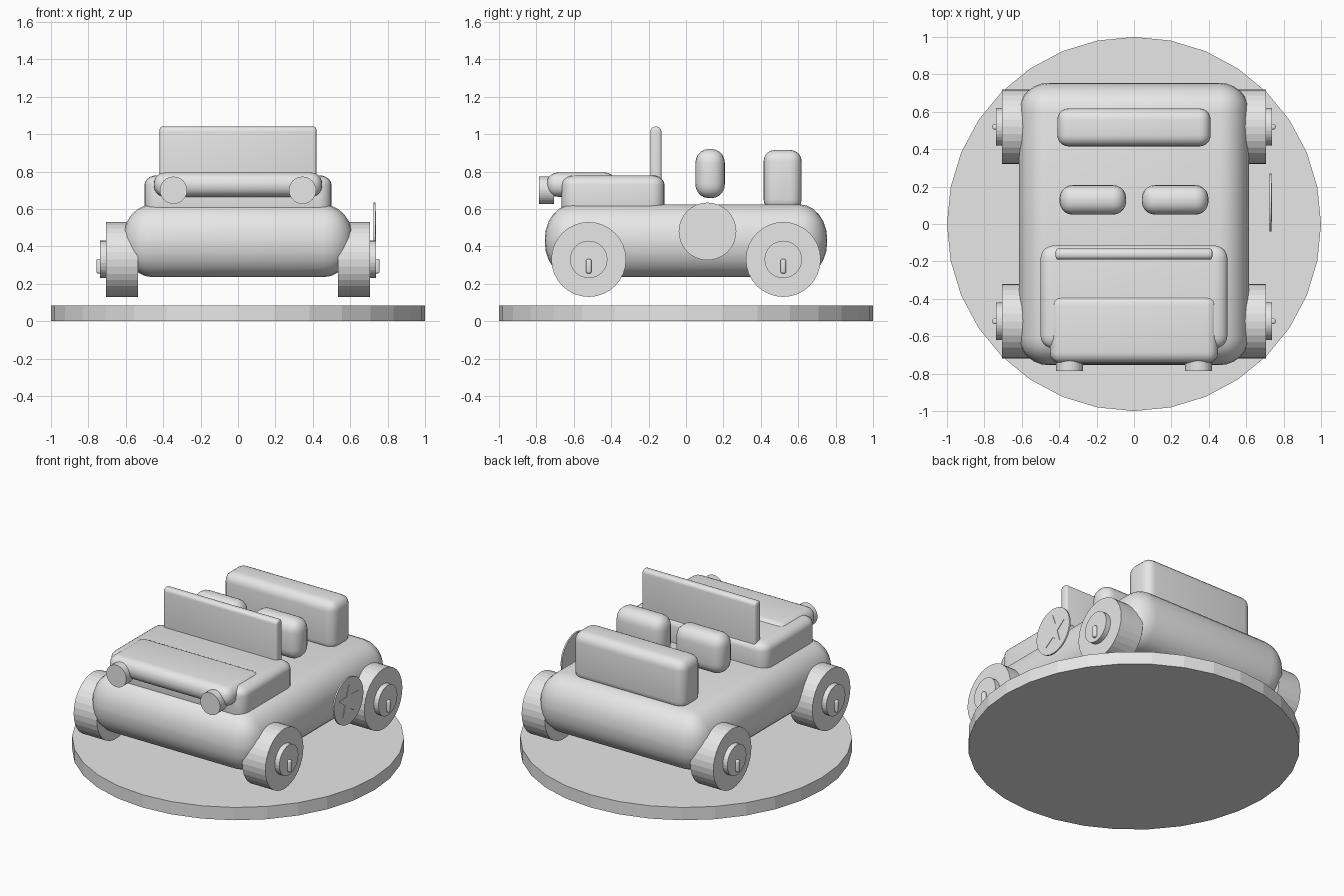
import bpy, bmesh, math
from mathutils import Matrix, Vector

if "Cube" in bpy.data.objects:
    bpy.data.objects.remove(bpy.data.objects["Cube"], do_unlink=True)

# Single plain grey
grey = bpy.data.materials.new("plain_grey")
grey.use_nodes = True
grey.diffuse_color = (0.8, 0.8, 0.8, 1)
grey.node_tree.nodes["Principled BSDF"].inputs["Base Color"].default_value = (0.8, 0.8, 0.8, 1)


def finish(name, bm, smooth):
    """Turn a bmesh into a named object."""
    bmesh.ops.recalc_face_normals(bm, faces=bm.faces)
    mesh = bpy.data.meshes.new(name)
    bm.to_mesh(mesh)
    bm.free()
    mesh.materials.append(grey)
    obj = bpy.data.objects.new(name, mesh)
    bpy.context.collection.objects.link(obj)
    if smooth:
        bpy.ops.object.select_all(action="DESELECT")
        obj.select_set(True)
        bpy.context.view_layer.objects.active = obj
        bpy.ops.object.shade_smooth_by_angle(angle=math.radians(30))
    return obj


def rounded_box(name, low, high, radii, segments=5):
    """Box between two corners, with a separate edge rounding along each axis."""
    low, high, radii = Vector(low), Vector(high), Vector(radii)
    size = high - low
    bm = bmesh.new()
    bmesh.ops.create_cube(bm, size=1)
    bmesh.ops.scale(bm, verts=bm.verts, vec=[s / r for s, r in zip(size, radii)])
    bmesh.ops.bevel(bm, geom=bm.edges[:], offset=1, segments=segments,
                    profile=0.5, affect="EDGES")
    bmesh.ops.scale(bm, verts=bm.verts, vec=radii)
    bmesh.ops.translate(bm, verts=bm.verts, vec=(low + high) / 2)
    return finish(name, bm, True)


def cylinder(name, center, radius, depth, axis="Z", sides=32):
    bm = bmesh.new()
    bmesh.ops.create_cone(bm, cap_ends=True, segments=sides, radius1=radius,
                          radius2=radius, depth=depth)
    turn = {"X": Matrix.Rotation(math.pi / 2, 3, "Y"),
            "Y": Matrix.Rotation(math.pi / 2, 3, "X"),
            "Z": Matrix.Identity(3)}[axis]
    bmesh.ops.rotate(bm, verts=bm.verts, matrix=turn)
    bmesh.ops.translate(bm, verts=bm.verts, vec=center)
    return finish(name, bm, False)


# Round display stand
cylinder("stand", (0, 0, 0.0425), 1, 0.085)

# Body, hood and nose
rounded_box("body", (-0.615, -0.755, 0.235), (0.615, 0.755, 0.625), (0.16, 0.15, 0.185), 6)
rounded_box("hood", (-0.5, -0.665, 0.55), (0.5, -0.115, 0.78), (0.07, 0.07, 0.05))
rounded_box("nose", (-0.45, -0.745, 0.665), (0.45, -0.375, 0.795), (0.06, 0.06, 0.06))
rounded_box("windshield", (-0.42, -0.19, 0.7), (0.42, -0.132, 1.04), (0.012, 0.025, 0.025))

# Seats
rounded_box("rear_seat", (-0.41, 0.415, 0.59), (0.41, 0.618, 0.915), (0.06, 0.06, 0.06))
for side, label in ((1, "left"), (-1, "right")):
    x = side * 0.22
    rounded_box(label + "_front_seat", (x - 0.178, 0.05, 0.658), (x + 0.178, 0.208, 0.92),
                (0.07, 0.07, 0.075))
    cylinder(label + "_headlight", (side * 0.345, -0.745, 0.7), 0.073, 0.08, "Y")

    # Wheels with hubs and hub pins
    for y, place in ((-0.52, "front"), (0.52, "rear")):
        prefix = place + "_" + label
        cylinder(prefix + "_wheel", (side * 0.62, y, 0.33), 0.2, 0.17, "X")
        cylinder(prefix + "_hub", (side * 0.71, y, 0.33), 0.1, 0.056, "X")
        xs = sorted((side * 0.71, side * 0.757))
        rounded_box(prefix + "_hub_pin", (xs[0], y - 0.015, 0.255), (xs[1], y + 0.015, 0.333),
                    (0.01, 0.01, 0.01), 3)

# Door disc with a raised star, on the left side only
cylinder("door_disc", (0.729, 0.115, 0.48), 0.154, 0.01, "X")
bm = bmesh.new()
points = []
for i in range(10):
    angle = math.pi / 2 + i * math.pi / 5
    r = 0.045 if i % 2 else 0.11
    points.append(bm.verts.new((0.733, 0.115 + r * math.cos(angle), 0.48 + r * math.sin(angle))))
face = bm.faces.new(points)
grown = bmesh.ops.extrude_face_region(bm, geom=[face])
bmesh.ops.translate(bm, vec=(0.004, 0, 0),
                    verts=[v for v in grown["geom"] if isinstance(v, bmesh.types.BMVert)])
finish("door_star", bm, False)
